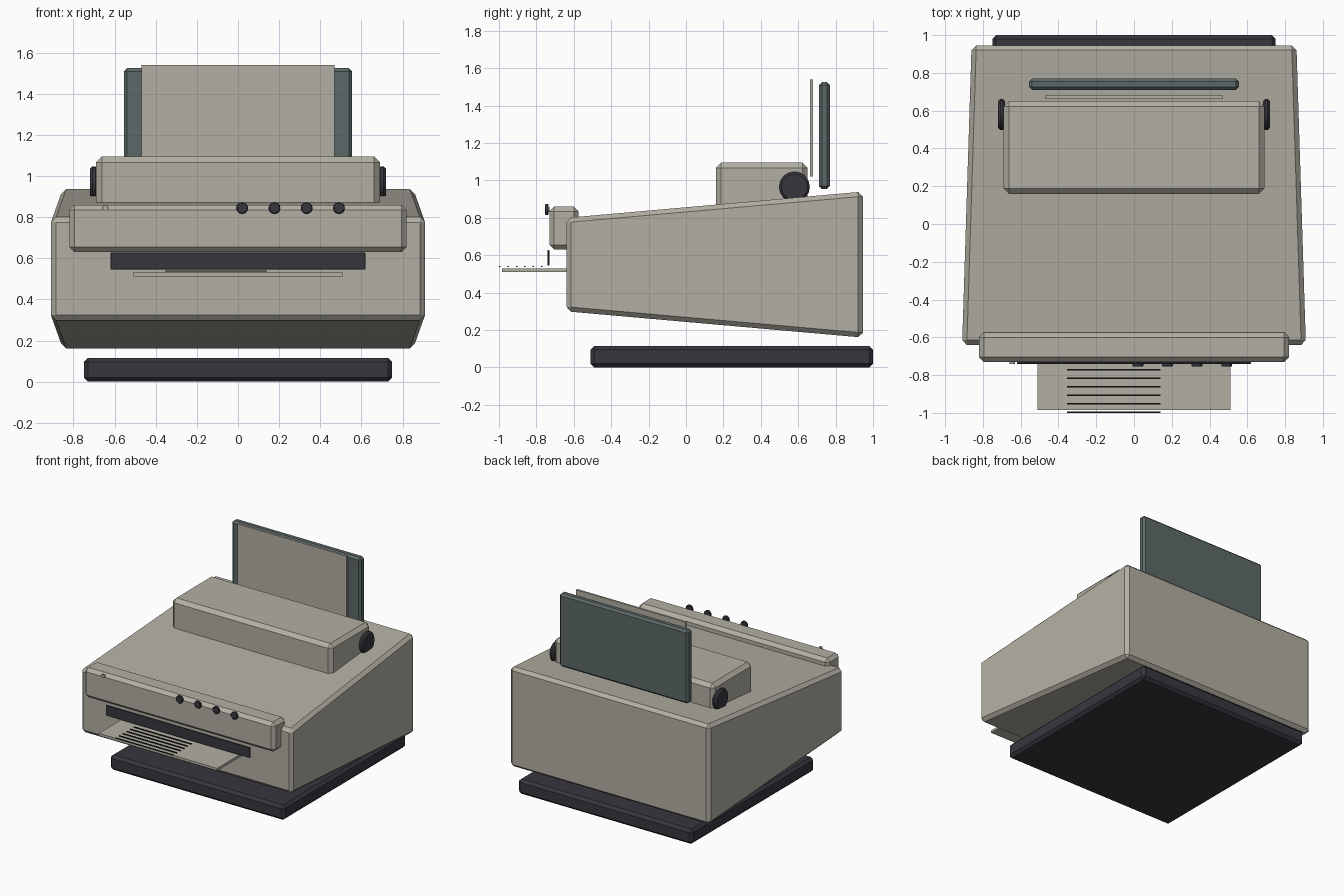
import bpy
import bmesh
import math
from mathutils import Matrix

cube = bpy.data.objects.get("Cube")
if cube:
    bpy.data.objects.remove(cube, do_unlink=True)


def material(name, colour):
    mat = bpy.data.materials.new(name)
    mat.use_nodes = True
    mat.diffuse_color = (*colour, 1)
    mat.node_tree.nodes["Principled BSDF"].inputs["Base Color"].default_value = (*colour, 1)
    return mat


BEIGE = material("warm beige", (0.45, 0.43, 0.37))
DARK = material("charcoal", (0.04, 0.037, 0.048))
SLATE = material("slate green", (0.11, 0.14, 0.14))
INK = material("ink black", (0.01, 0.01, 0.012))


def finish(name, bm, mat, bevel=0):
    if bevel:
        bmesh.ops.bevel(bm, geom=bm.edges[:], offset=bevel, segments=1,
                        affect='EDGES', clamp_overlap=True)
    bmesh.ops.recalc_face_normals(bm, faces=bm.faces[:])
    mesh = bpy.data.meshes.new(name)
    bm.to_mesh(mesh)
    bm.free()
    mesh.materials.append(mat)
    obj = bpy.data.objects.new(name, mesh)
    bpy.context.collection.objects.link(obj)
    return obj


def box(name, xs, ys, zs, mat, bevel=0):
    bm = bmesh.new()
    bmesh.ops.create_cube(bm, size=1)
    for v in bm.verts:
        v.co = [r[0] if c < 0 else r[1] for c, r in zip(v.co, (xs, ys, zs))]
    return finish(name, bm, mat, bevel)


def disc(name, centre, radius, depth, axis, mat, sides=16, bevel=0):
    bm = bmesh.new()
    bmesh.ops.create_cone(bm, cap_ends=True, segments=sides, radius1=radius,
                          radius2=radius, depth=depth)
    if bevel:
        rims = [e for e in bm.edges if abs(e.verts[0].co.z - e.verts[1].co.z) < 1e-5]
        bmesh.ops.bevel(bm, geom=rims, offset=bevel, segments=1, affect='EDGES')
    turn = Matrix.Rotation(math.pi / 2, 4, 'Y' if axis == 'X' else 'X')
    bm.transform(Matrix.Translation(centre) @ turn)
    return finish(name, bm, mat)


# Wedge-shaped housing, taller and narrower at the back
bm = bmesh.new()
bmesh.ops.create_cube(bm, size=2)
for v in bm.verts:
    sx, top = v.co.x, v.co.z > 0
    if v.co.y < 0:
        v.co = (sx * 0.91, -0.64, 0.80 if top else 0.30)
    else:
        v.co = (sx * 0.86, 0.945, 0.94 if top else 0.16)
finish("housing", bm, BEIGE, 0.025)

# Stand
box("base_plate", (-0.75, 0.75), (-0.51, 1.0), (0, 0.115), DARK, 0.02)

# Control panel with exit slot below
box("control_panel", (-0.82, 0.82), (-0.73, -0.575), (0.63, 0.86), BEIGE, 0.025)
box("exit_slot", (-0.62, 0.62), (-0.741, -0.731), (0.545, 0.628), DARK, 0.003)
for i in range(4):
    disc(f"button_{i + 1}", (0.02 + i * 0.157, -0.745, 0.845), 0.029, 0.02, 'Y', DARK, 12, 0.004)
disc("indicator_light", (-0.645, -0.735, 0.845), 0.014, 0.012, 'Y', BEIGE, 12)

# Printed sheet coming out of the front
box("output_sheet", (-0.51, 0.51), (-0.985, -0.6), (0.511, 0.53), BEIGE)
for i in range(6):
    y = -0.996 + i * 0.045
    box(f"print_line_{i + 1}", (-0.355, 0.14), (y - 0.004, y + 0.004), (0.536, 0.542), INK)

# Feed cover with a knob at each end
box("feed_cover", (-0.69, 0.69), (0.16, 0.65), (0.80, 1.095), BEIGE, 0.028)
for side, s in (("left", 1), ("right", -1)):
    disc(f"{side}_knob", (s * 0.701, 0.58, 0.965), 0.082, 0.038, 'X', DARK, 16, 0.012)

# Paper support and the sheet in front of it
box("paper_support", (-0.555, 0.555), (0.71, 0.77), (0.955, 1.525), SLATE, 0.016)
box("input_sheet", (-0.47, 0.47), (0.663, 0.679), (1.02, 1.54), BEIGE)
